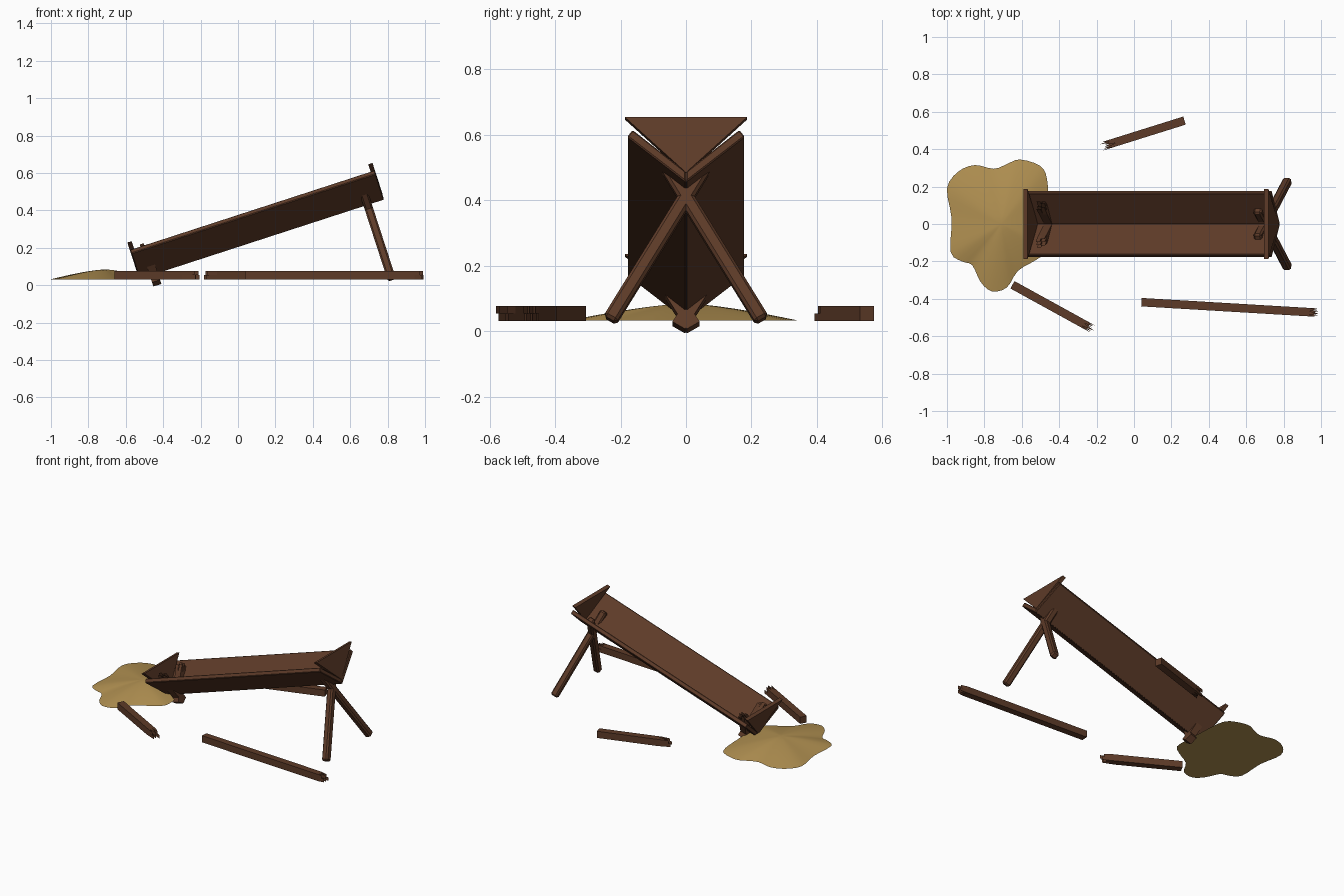
import bpy, bmesh, math, random
from mathutils import Matrix, Vector

random.seed(4)
cube = bpy.data.objects.get("Cube")
if cube:
    bpy.data.objects.remove(cube)


def material(name, color):
    m = bpy.data.materials.new(name)
    m.use_nodes = True
    m.diffuse_color = color
    m.node_tree.nodes["Principled BSDF"].inputs["Base Color"].default_value = color
    return m


WOOD = material("dark brown wood", (0.11, 0.043, 0.021, 1))
SAND = material("tan sand", (0.44, 0.28, 0.083, 1))
TILT = Matrix.Rotation(math.radians(-18), 4, 'Y')   # slope of the fallen trough


def finish(name, bm, mat, matrix=Matrix(), bevel=0):
    bmesh.ops.recalc_face_normals(bm, faces=bm.faces)
    mesh = bpy.data.meshes.new(name)
    bm.to_mesh(mesh)
    bm.free()
    mesh.materials.append(mat)
    obj = bpy.data.objects.new(name, mesh)
    bpy.context.collection.objects.link(obj)
    obj.matrix_world = matrix
    if bevel:
        mod = obj.modifiers.new("worn edges", 'BEVEL')
        mod.width, mod.segments = bevel, 1
    return obj


def prism(bm, outline, offset):
    """Extrude a closed 3D outline by the offset vector."""
    low = [bm.verts.new(p) for p in outline]
    high = [bm.verts.new(Vector(p) + offset) for p in outline]
    bm.faces.new(low)
    bm.faces.new(high)
    for i in range(len(low)):
        j = (i + 1) % len(low)
        bm.faces.new((low[i], low[j], high[j], high[i]))


def beam(name, start, end, up, matrix=Matrix(), width=0.045, thick=0.045,
         splinter=0, bevel=0.006):
    """Square timber from start to end; splinter is the depth of a broken end."""
    start, end = Vector(start), Vector(end)
    x = (end - start).normalized()
    y = Vector(up).cross(x).normalized()
    z = x.cross(y)
    frame = Matrix((x, y, z)).transposed().to_4x4()
    frame.translation = start
    length, w, t = (end - start).length, width / 2, thick / 2
    bm = bmesh.new()
    if splinter:
        # two layers of zigzag splinters with a different break in each
        for layer in range(2):
            z0 = -t + layer * t
            outline = [(0, w, z0), (0, -w, z0)]
            for i in range(6):
                deep = random.uniform(0.6, 1) if i % 2 == layer else random.uniform(0, 0.3)
                outline.append((length - splinter * deep, -w + width * i / 5, z0))
            prism(bm, outline, Vector((0, 0, t)))
        bevel = 0
    else:
        prism(bm, [(0, w, -t), (0, -w, -t), (length, -w, -t), (length, w, -t)],
              Vector((0, 0, thick)))
    return finish(name, bm, WOOD, matrix @ frame, bevel)


# Trough: two boards meeting in a V, with a triangular plate at each end
LOW, HIGH = -0.49, 0.884
for side, label in ((1, "left"), (-1, "right")):
    section = [(0, 0.192), (0.18, 0.338), (0.163, 0.36), (0, 0.226)]
    bm = bmesh.new()
    prism(bm, [(LOW, side * y, n) for y, n in section], Vector((HIGH - LOW, 0, 0)))
    finish(label + "_trough_board", bm, WOOD, TILT, 0.004)

for label, u in (("lower", LOW - 0.002), ("upper", HIGH - 0.022)):
    bm = bmesh.new()
    prism(bm, [(u, -0.187, 0.4), (u, 0.187, 0.4), (u, 0, 0.222)], Vector((0.024, 0, 0)))
    finish(label + "_end_plate", bm, WOOD, TILT)

# Crossed legs: whole at the raised end, snapped off at the fallen end
for side, label in ((1, "left"), (-1, "right")):
    beam(label + "_leg", (0.792, side * 0.232, -0.222), (0.792, -side * 0.075, 0.3),
         (1, 0, 0), TILT, bevel=0.009)
    beam(label + "_broken_leg_stub", (-0.41, side * 0.022, 0.145),
         (-0.41, -side * 0.11, 0.365), (1, 0, 0), TILT, splinter=0.08)

# Broken timbers lying on the ground
beam("rear_fallen_timber", (0.27, 0.553, 0.054), (-0.18, 0.412, 0.054), (0, 0, 1), splinter=0.09)
beam("front_fallen_timber", (-0.65, -0.325, 0.054), (-0.205, -0.57, 0.054), (0, 0, 1),
     splinter=0.1)
beam("long_fallen_timber", (0.04, -0.418, 0.054), (1.0, -0.475, 0.054), (0, 0, 1), splinter=0.09)

# Sand heap: smooth lobed outline, scaled in rings up to a low crown
shore = [(-.455, .1), (-.465, .24), (-.5, .31), (-.61, .345), (-.68, .32), (-.75, .295),
         (-.85, .315), (-.94, .28), (-1, .19), (-.975, .03), (-.98, -.15), (-.92, -.2),
         (-.865, -.22), (-.82, -.31), (-.76, -.36), (-.68, -.34), (-.62, -.25),
         (-.52, -.19), (-.45, -.13), (-.45, -.02)]
shore = [Vector((x, y, 0)) for x, y in shore]
edge = []
for i in range(len(shore)):
    a, b, c, d = (shore[(i + k) % len(shore)] for k in (-1, 0, 1, 2))
    for s in (0, 1 / 3, 2 / 3):
        edge.append(b + s * 0.5 * (c - a + s * (2 * a - 5 * b + 4 * c - d
                                               + s * (3 * b - 3 * c + d - a))))
center = Vector((-0.71, 0, 0))
bm = bmesh.new()
rings = []
RINGS = 7
for r in range(1, RINGS + 1):
    t = r / RINGS
    z = 0.032 + 0.053 * (1 - t ** 1.4)
    rings.append([bm.verts.new(center + t * (p - center) + Vector((0, 0, z))) for p in edge])
crown = bm.verts.new(center + Vector((0, 0, 0.085)))
count = len(edge)
for i in range(count):
    j = (i + 1) % count
    bm.faces.new((crown, rings[0][i], rings[0][j]))
    for inner, outer in zip(rings, rings[1:]):
        bm.faces.new((inner[i], outer[i], outer[j], inner[j]))
bm.faces.new(rings[-1][::-1])
heap = finish("sand_heap", bm, SAND)
bpy.ops.object.select_all(action='DESELECT')
heap.select_set(True)
bpy.context.view_layer.objects.active = heap
bpy.ops.object.shade_smooth_by_angle(angle=math.radians(30))
